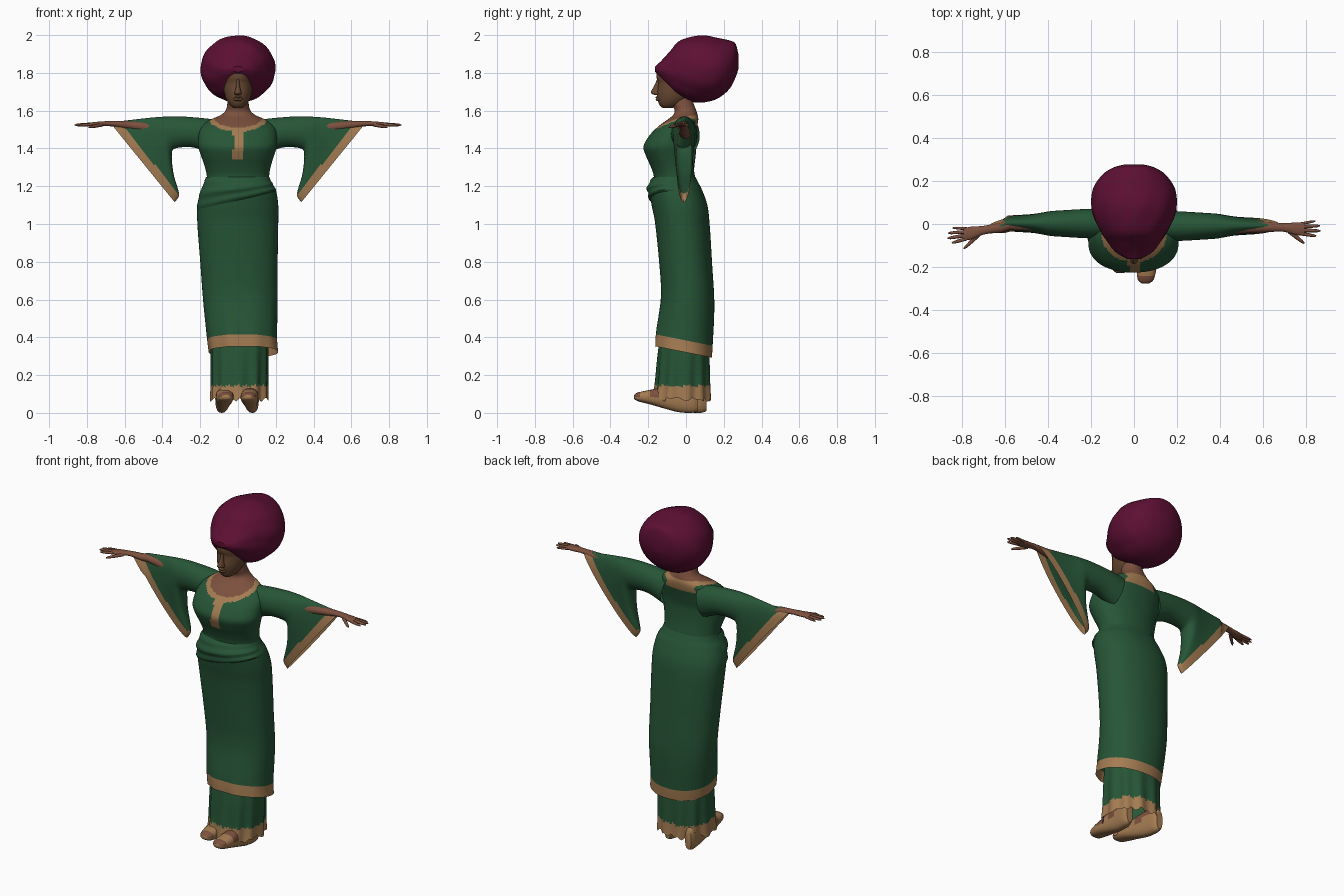
import bpy, bmesh, math
from mathutils import Vector as V

if "Cube" in bpy.data.objects:
    bpy.data.objects.remove(bpy.data.objects["Cube"])


def material(name, rgb):
    m = bpy.data.materials.new(name)
    m.diffuse_color = (*rgb, 1)
    m.use_nodes = True
    m.node_tree.nodes["Principled BSDF"].inputs["Base Color"].default_value = m.diffuse_color
    return m


GREEN = material("green cloth", (0.02, 0.092, 0.038))
GOLD = material("gold trim", (0.37, 0.20, 0.085))
WINE = material("wine cloth", (0.11, 0.005, 0.034))
SKIN = material("brown skin", (0.20, 0.08, 0.048))
FACE = material("face skin", (0.14, 0.066, 0.032))


def smooth(keys, n):
    """Catmull-Rom interpolation of key rows."""
    out = []
    for i in range(len(keys) - 1):
        a, b, c, d = (keys[max(0, min(len(keys) - 1, i + k))] for k in (-1, 0, 1, 2))
        for j in range(n):
            t = j / n
            out.append([0.5 * (2 * q + (r - p) * t + (2 * p - 5 * q + 4 * r - s) * t * t
                               + (3 * q - p - 3 * r + s) * t ** 3)
                        for p, q, r, s in zip(a, b, c, d)])
    out.append(list(keys[-1]))
    return out


def ellipse(c, u, v, seg, ripple=None, power=1.0):
    pts = []
    for i in range(seg):
        a = 2 * math.pi * i / seg
        k = 1 + (ripple(a) if ripple else 0)
        ca, sa = math.cos(a), math.sin(a)
        ca = math.copysign(abs(ca) ** power, ca)
        sa = math.copysign(abs(sa) ** power, sa)
        pts.append(V(c) + V(u) * ca * k + V(v) * sa * k)
    return pts


def loft(name, rings, mats, rule=None, caps=(True, True), angle=50, closed=True):
    bm = bmesh.new()
    rows = [[bm.verts.new(p) for p in r] for r in rings]
    n = len(rows[0])
    for a, b in zip(rows, rows[1:]):
        for i in range(n if closed else n - 1):
            j = (i + 1) % n
            bm.faces.new((a[i], a[j], b[j], b[i]))
    for flag, row in zip(caps, (rows[0], rows[-1])):
        if flag:
            bm.faces.new(row)
    bmesh.ops.recalc_face_normals(bm, faces=bm.faces)
    if rule:
        for f in bm.faces:
            f.material_index = rule(f.calc_center_median())
    me = bpy.data.meshes.new(name)
    bm.to_mesh(me)
    bm.free()
    ob = bpy.data.objects.new(name, me)
    bpy.context.collection.objects.link(ob)
    for m in mats:
        me.materials.append(m)
    bpy.ops.object.select_all(action='DESELECT')
    ob.select_set(True)
    bpy.context.view_layer.objects.active = ob
    bpy.ops.object.shade_smooth_by_angle(angle=math.radians(angle))
    return ob


def box_ring(axis, row, seg, ripple=None, power=1.0):
    """Oval inside bounds: row = position on axis, then low/high on the other two axes."""
    p, a0, a1, b0, b1 = row
    ca, cb, ra, rb = (a0 + a1) / 2, (b0 + b1) / 2, (a1 - a0) / 2, (b1 - b0) / 2
    if axis == 'z':
        return ellipse((ca, cb, p), (ra, 0, 0), (0, rb, 0), seg, ripple, power)
    if axis == 'y':
        return ellipse((ca, p, cb), (ra, 0, 0), (0, 0, rb), seg, ripple, power)
    return ellipse((p, ca, cb), (0, ra, 0), (0, 0, rb), seg, ripple, power)


# Blouse and neck in one loft, neckline and placket coloured by position
BODY = [(1.20, -.172, .17, -.175, .055), (1.25, -.165, .165, -.17, .048),
        (1.30, -.175, .172, -.185, .04), (1.36, -.195, .19, -.212, .035),
        (1.41, -.21, .205, -.225, .035), (1.46, -.21, .205, -.2, .045),
        (1.50, -.2, .2, -.165, .055), (1.53, -.18, .18, -.13, .062),
        (1.555, -.14, .14, -.095, .065), (1.575, -.095, .095, -.07, .062),
        (1.60, -.066, .066, -.06, .055), (1.64, -.056, .056, -.075, .04),
        (1.70, -.05, .05, -.085, .03)]


def body_rule(c):
    e = (c.x / .125) ** 2 + ((c.y + .05) / .105) ** 2
    if c.z > 1.575 or (e < 1 and (c.y < 0 or c.z > 1.535)):
        return 2
    if e < 1.45 and c.z > (1.44 if c.y < 0 else 1.51):
        return 1
    return 1 if abs(c.x) < .026 and c.y < -.1 and 1.34 < c.z < 1.52 else 0


loft("blouse_and_neck", [box_ring('z', r, 96, power=.93) for r in smooth(BODY, 6)],
     [GREEN, GOLD, SKIN], body_rule)

# Wrapped overskirt with a tilted hem band
WRAP = [(1.25, -.17, .165, -.172, .05), (1.22, -.177, .177, -.188, .065),
        (1.18, -.195, .20, -.195, .085), (1.10, -.215, .213, -.182, .113),
        (1.0, -.215, .213, -.163, .125), (.8, -.2, .21, -.143, .138),
        (.6, -.185, .21, -.133, .15), (.4, -.165, .207, -.16, .142),
        (.32, -.155, .213, -.165, .137)]


def tilt(z, y):
    return 0.2 * y * max(0, min(1, (.9 - z) / .4))


wrap = []
for r in smooth(WRAP, 8):
    amp = .022 * max(0, (.65 - r[0]) / .33)
    ring = box_ring('z', r, 72, lambda a: amp * math.sin(9 * a) * max(0, -math.sin(a + .3)), .92)
    wrap.append([p - V((0, 0, tilt(p.z, p.y))) for p in ring])
loft("wrap_skirt", wrap, [GREEN, GOLD],
     lambda c: int(c.z + tilt(c.z, c.y) < .382), (False, False))

# Draped fold across the front of the waist
drape = []
for i in range(13):
    t = i / 12
    row = []
    for k in range(41):
        a = math.pi * (1 + k / 40)
        z = 1.245 + (1.125 + .048 * math.cos(a) - 1.245) * t
        for p, q in zip(WRAP, WRAP[1:]):
            if q[0] <= z <= p[0]:
                f = (p[0] - z) / (p[0] - q[0])
                b = [m + (n - m) * f for m, n in zip(p, q)]
        off = .014 * math.sin(math.pi * min(1, t * .97)) ** .6 + .005 * math.sin(t * 15 + k * .05) - .002
        pt = box_ring('z', b, 80, None, .92)[(40 + k) % 80]
        pt += V((math.cos(a), math.sin(a), 0)) * off * abs(math.sin(a)) ** .5
        row.append(pt)
    drape.append(row)
loft("waist_drape", drape, [GREEN], None, (False, False), closed=False)

# Underskirt with a rippled gold hem
UNDER = [(.5, -.14, .16, -.125, .12), (.3, -.143, .16, -.148, .125),
         (.15, -.142, .157, -.16, .127), (.07, -.143, .157, -.172, .13)]
under = []
for r in smooth(UNDER, 7):
    amp = .05 * (.5 - r[0]) / .43
    ring = box_ring('z', r, 80, lambda a: amp * math.sin(11 * a), .9)
    under.append([p + V((0, 0, amp * .2 * math.sin(7 * p.x / .05))) for p in ring])
loft("underskirt", under, [GREEN, GOLD], lambda c: int(c.z < .143), (False, False))

# Head, nose and lips
HEAD = [(1.615, -.025, .025, -.125, -.07), (1.632, -.045, .045, -.142, -.02),
        (1.66, -.062, .062, -.15, .02), (1.69, -.072, .072, -.153, .05),
        (1.72, -.077, .077, -.15, .06), (1.75, -.078, .078, -.148, .06),
        (1.78, -.078, .078, -.157, .06), (1.82, -.07, .07, -.15, .06),
        (1.86, -.05, .05, -.10, .04)]
loft("head", [box_ring('z', r, 32) for r in smooth(HEAD, 3)], [FACE])
NOSE = [(1.682, -.012, .012, -.165, -.13), (1.69, -.02, .02, -.182, -.13),
        (1.70, -.017, .017, -.186, -.13), (1.73, -.01, .01, -.169, -.13),
        (1.765, -.007, .007, -.154, -.13)]
loft("nose", [box_ring('z', r, 12) for r in smooth(NOSE, 2)], [FACE])
LIPS = [(1.65, -.012, .012, -.154, -.13), (1.657, -.023, .023, -.161, -.13),
        (1.664, -.026, .026, -.156, -.13), (1.67, -.021, .021, -.162, -.13),
        (1.677, -.01, .01, -.154, -.13)]
loft("lips", [box_ring('z', r, 12) for r in LIPS], [FACE])

# Head wrap, pleated toward the forehead
TURBAN = [(-.163, -.03, .03, 1.805, 1.835), (-.13, -.085, .085, 1.765, 1.865),
          (-.08, -.125, .125, 1.705, 1.92), (-.04, -.152, .152, 1.672, 1.965),
          (.03, -.187, .187, 1.648, 1.99), (.10, -.198, .198, 1.645, 1.998),
          (.17, -.187, .187, 1.665, 1.985), (.23, -.145, .145, 1.715, 1.972),
          (.262, -.095, .095, 1.775, 1.955), (.277, -.04, .04, 1.82, 1.90)]
turban = []
for r in smooth(TURBAN, 4):
    fade = max(0, min(1, (.22 - r[0]) / .15))
    turban.append(box_ring('y', r, 60, lambda a: .022 * fade * (
        abs(math.sin(5 * a + 9 * r[0])) - .5)))
loft("head_wrap", turban, [WINE], angle=30)

# Sleeve sections: top x, top z, bottom x, bottom z, half depth
SLEEVE = [(.10, 1.55, .14, 1.37, .07), (.20, 1.562, .235, 1.405, .068),
          (.32, 1.57, .325, 1.402, .062), (.41, 1.567, .35, 1.375, .058),
          (.47, 1.562, .342, 1.27, .053), (.55, 1.553, .318, 1.185, .046),
          (.61, 1.546, .312, 1.15, .043), (.68, 1.54, .335, 1.115, .04)]
# Forearm and palm bounds along x: y low, y high, z low, z high
ARM = [(.30, -.04, .03, 1.45, 1.53), (.45, -.045, .02, 1.475, 1.54),
       (.58, -.04, .012, 1.50, 1.545), (.68, -.035, .005, 1.518, 1.545),
       (.72, -.042, .005, 1.517, 1.543), (.76, -.053, .008, 1.516, 1.54),
       (.79, -.05, .004, 1.518, 1.536)]
# Fingers: start x, y, z then end x, y, z, then radius
FINGERS = [(.775, -.045, 1.527, .845, -.056, 1.522, .0085),
           (.78, -.029, 1.528, .865, -.032, 1.524, .009),
           (.78, -.013, 1.527, .862, -.008, 1.523, .0085),
           (.775, .001, 1.526, .842, .014, 1.52, .007),
           (.72, -.035, 1.525, .79, -.09, 1.512, .0095)]
for s, side in ((1, "left"), (-1, "right")):
    def place(p, s=s):
        swing = -.13 * max(0, p.x - .6) if s < 0 else 0
        lift = .012 if s < 0 and p.x < .6 else 0
        return V((p.x * s, p.y + swing + lift, p.z))

    rings = []
    for k in smooth(SLEEVE, 5):
        top, bot = V((k[0], -.008, k[1])), V((k[2], -.012, k[3]))
        ring = ellipse((top + bot) / 2, (top - bot) / 2, (0, k[4], 0), 40)
        rings.append([place(p) for p in ring])

    def cuff(c):
        # Gold band beside the slanted sleeve opening
        x, z = abs(c.x), c.z
        return int((x - .68) * .776 - (z - 1.54) * .63 > -.043 or z < 1.165)

    loft(side + "_sleeve", rings, [GREEN, GOLD], cuff, (False, False))
    loft(side + "_forearm", [[place(p) for p in box_ring('x', r, 16)] for r in smooth(ARM, 3)], [SKIN])
    for i, f in enumerate(FINGERS):
        a, b = V(f[:3]), V(f[3:6])
        d = (b - a).normalized()
        u = d.cross(V((0, 0, 1))).normalized()
        w = u.cross(d)
        tube = [ellipse(a.lerp(b, t), u * f[6] * k, w * f[6] * k, 8)
                for t, k in ((0, 1), (.5, .95), (.85, .75), (1, .3))]
        loft(f"{side}_finger_{i + 1}", [[place(p) for p in r] for r in tube], [SKIN])

# Sandalled feet: bounds along y
FOOT = [(-.275, -.018, .018, .075, .095), (-.255, -.038, .038, .062, .108),
        (-.19, -.046, .046, .045, .122), (-.11, -.04, .04, .022, .14),
        (-.04, -.036, .036, .004, .155), (.03, -.033, .033, 0, .15),
        (.06, -.02, .02, .01, .12)]
for side, x, dy in (("left", .075, 0), ("right", -.085, .048)):
    rings = [[p + V((x - .08 * p.y * (1 if x < 0 else -1), dy, 0)) for p in box_ring('y', r, 20, None, .8)]
             for r in smooth(FOOT, 4)]

    def strap(c, dy=dy):
        y = c.y - dy
        top = c.z > .088 + .03 * (y + .25)
        return int(top and (y < -.235 or -.19 < y < -.13 or -.09 < y < .04))

    loft(side + "_sandal_foot", rings, [GOLD, SKIN], strap)
